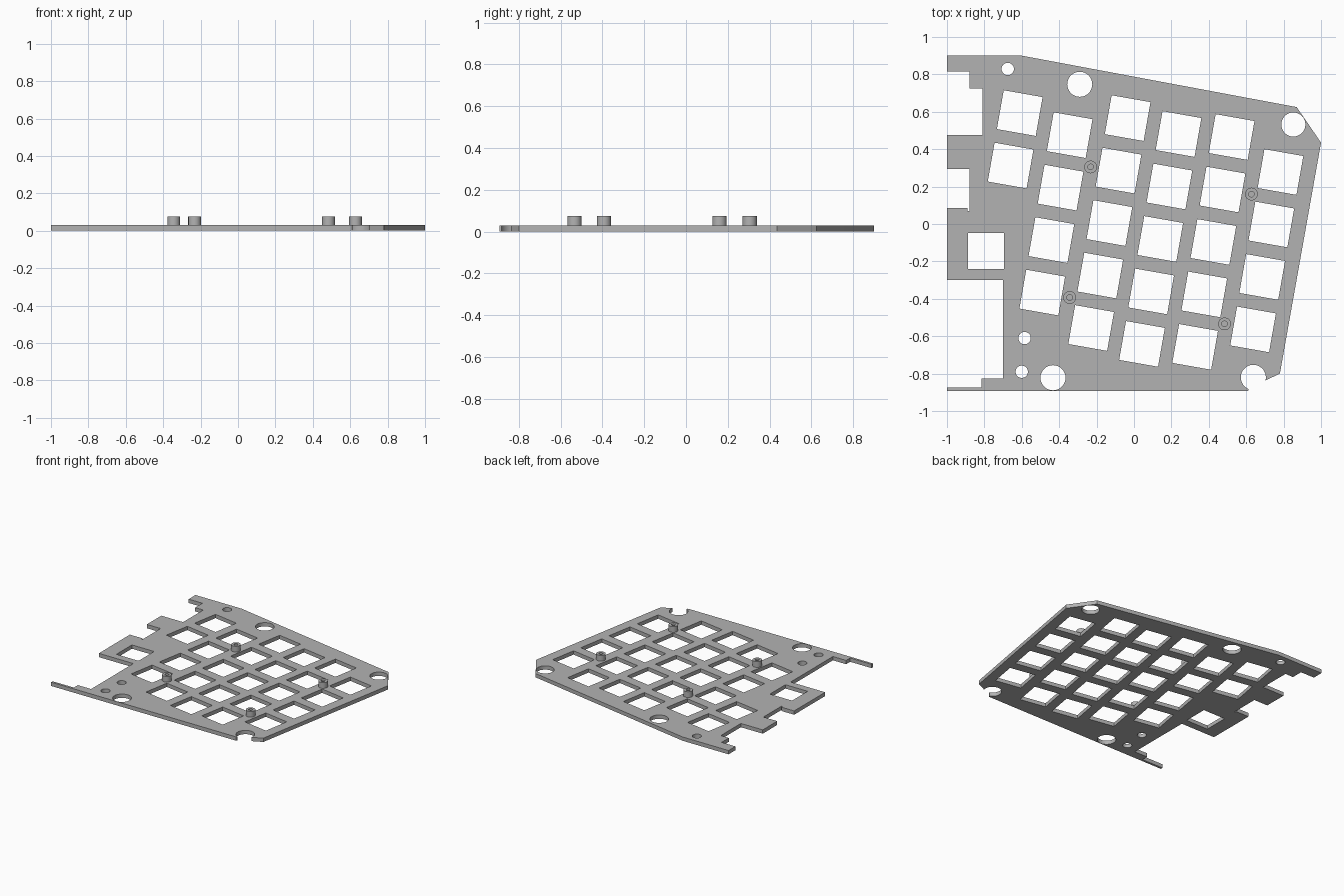
import bpy, bmesh, math
from mathutils import Matrix, Vector

cube = bpy.data.objects.get("Cube")
if cube:
    bpy.data.objects.remove(cube, do_unlink=True)

THICK = 0.03
TOP = 0.075

grey = bpy.data.materials.new("plate grey")
grey.use_nodes = True
colour = (0.45, 0.45, 0.45, 1)
grey.diffuse_color = colour
grey.node_tree.nodes["Principled BSDF"].inputs["Base Color"].default_value = colour


def arc(cx, cy, r, start=0, end=360, n=32):
    """Points along an arc; a full turn leaves out the repeated last point."""
    steps = n if end - start == 360 else n - 1
    angles = [math.radians(start + (end - start) * i / steps) for i in range(n)]
    return [(cx + r * math.cos(a), cy + r * math.sin(a)) for a in angles]


def square(cx, cy, size, tilt=0):
    turn = Matrix.Rotation(math.radians(tilt), 2)
    h = size / 2
    return [Vector((cx, cy)) + turn @ Vector(c)
            for c in ((-h, -h), (h, -h), (h, h), (-h, h))]


def flat_part(name, loops, z0, z1):
    """Extrude an outline (first loop) with holes (other loops)."""
    curve = bpy.data.curves.new(name, 'CURVE')
    curve.dimensions = '2D'
    curve.fill_mode = 'BOTH'
    curve.extrude = (z1 - z0) / 2
    for loop in loops:
        spline = curve.splines.new('POLY')
        spline.points.add(len(loop) - 1)
        for point, (x, y) in zip(spline.points, loop):
            point.co = (x, y, 0, 1)
        spline.use_cyclic_u = True
    obj = bpy.data.objects.new(name, curve)
    bpy.context.collection.objects.link(obj)
    bpy.ops.object.select_all(action='DESELECT')
    obj.select_set(True)
    bpy.context.view_layer.objects.active = obj
    bpy.ops.object.convert(target='MESH')
    obj = bpy.context.object
    bm = bmesh.new()
    bm.from_mesh(obj.data)
    bmesh.ops.remove_doubles(bm, verts=bm.verts, dist=0.0002)
    bmesh.ops.translate(bm, verts=bm.verts, vec=(0, 0, (z0 + z1) / 2))
    bmesh.ops.recalc_face_normals(bm, faces=bm.faces)
    bm.to_mesh(obj.data)
    bm.free()
    obj.data.materials.clear()
    obj.data.materials.append(grey)
    bpy.ops.object.shade_smooth_by_angle(angle=math.radians(30))
    return obj


# Plate outline: angled right side, open bumper notch, stepped left side
outline = [(-1, 0.9), (-0.6, 0.9), (0.87, 0.625), (1, 0.435), (0.78, -0.8)]
outline += arc(0.638, -0.82, 0.067, -14, 248)
outline += [(0.61, -0.893), (-1, -0.893), (-1, -0.875), (-0.815, -0.875),
            (-0.815, -0.825), (-0.7, -0.825), (-0.7, -0.3), (-1, -0.3),
            (-1, 0.085), (-0.89, 0.085), (-0.89, 0.07), (-0.88, 0.07),
            (-0.88, 0.295), (-1, 0.295), (-1, 0.475), (-0.81, 0.475),
            (-0.81, 0.725), (-0.88, 0.725), (-0.88, 0.815), (-1, 0.815)]
loops = [outline]

# Tilted key openings: top centre of each column and its key count
columns = [(-0.611, 0.593, 2), (-0.344, 0.475, 4), (-0.034, 0.566, 5),
           (0.238, 0.481, 5), (0.522, 0.465, 5), (0.783, 0.278, 4)]
for x, y, count in columns:
    for k in range(count):
        loops.append(square(x - 0.0488 * k, y - 0.2805 * k, 0.211, -10))

# Straight opening near the left edge
loops.append(square(-0.792, -0.145, 0.193))

# Bumper holes and screw holes
for x, y, r in [(-0.29, 0.747, 0.067), (0.852, 0.532, 0.0645),
                (-0.433, -0.822, 0.067), (-0.675, 0.829, 0.033),
                (-0.585, -0.61, 0.033), (-0.6, -0.79, 0.033)]:
    loops.append(arc(x, y, r))

flat_part("switch_plate", loops, 0, THICK)

# Hollow standoffs on top of the plate
for i, (x, y) in enumerate([(-0.232, 0.305), (0.628, 0.16),
                            (-0.344, -0.393), (0.484, -0.534)], 1):
    flat_part(f"standoff_{i}", [arc(x, y, 0.034), arc(x, y, 0.015, n=20)],
              THICK, TOP)
